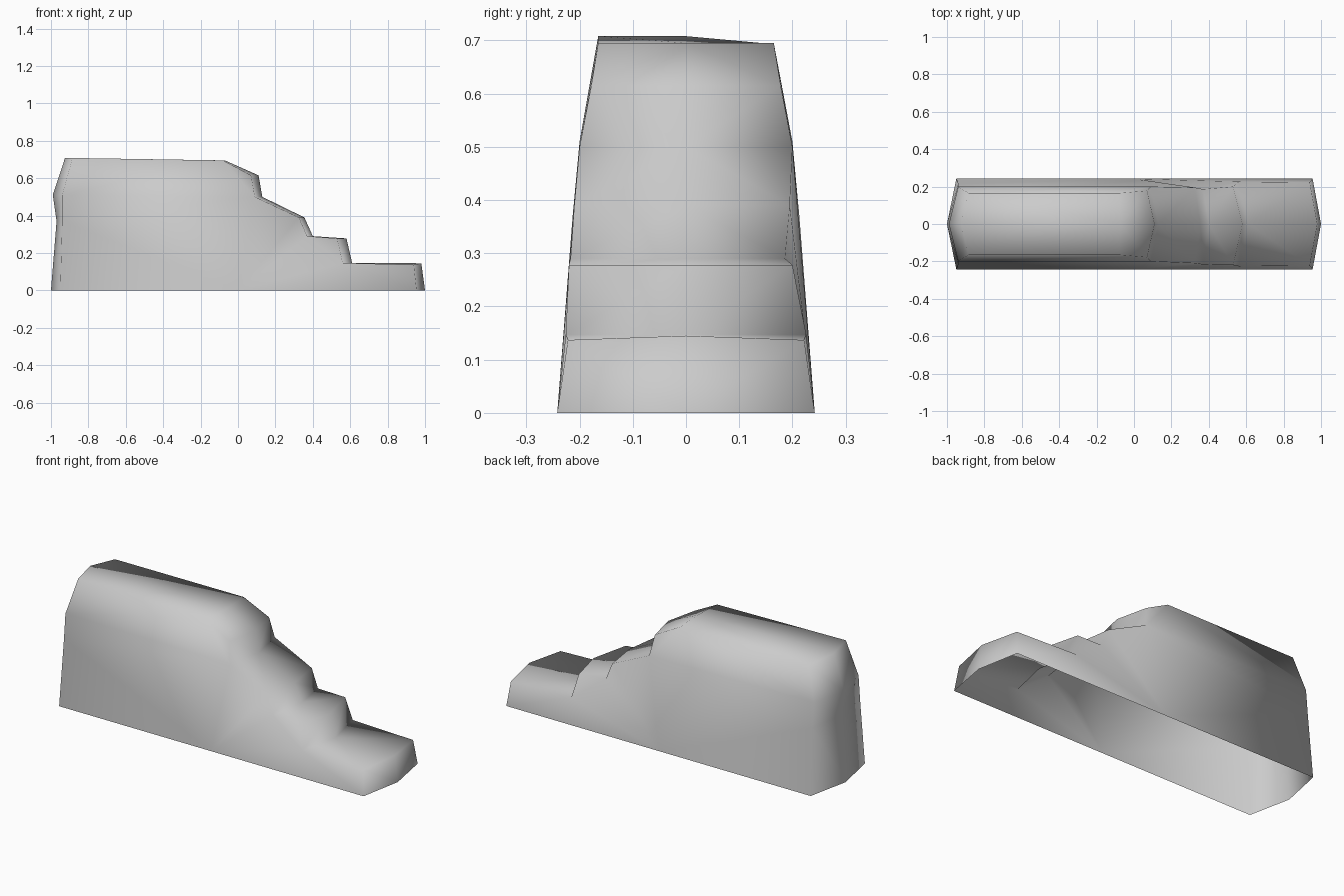
import bpy, bmesh

cube = bpy.data.objects.get("Cube")
if cube:
    bpy.data.objects.remove(cube, do_unlink=True)

# Single stone colour
stone = bpy.data.materials.new("stone_grey")
stone.use_nodes = True
COLOUR = (0.6, 0.6, 0.6, 1)
stone.diffuse_color = COLOUR
stone.node_tree.nodes["Principled BSDF"].inputs["Base Color"].default_value = COLOUR

# Stepped ridge profile: centre x, centre z, shift of the rims in x, half width
profile = [
    (-1.0, 0, .05, .242), (-.97, .37, .03, .213), (-.99, .51, .05, .20),
    (-.925, .708, .04, .165), (-.07, .695, -.01, .165), (.11, .615, -.04, .178),
    (.13, .50, -.04, .20), (.355, .39, -.03, .21), (.40, .29, -.03, .217),
    (.58, .278, -.05, .22), (.61, .147, -.05, .226), (.98, .145, -.04, .222),
    (1.0, 0, -.045, .242)]
BACK_WIDTH = {7: .195, 8: .186, 9: .2}   # hollow in the back of the steps
BACK_DROP = {3: .015}                    # lower back corner of the top

bm = bmesh.new()
rows = []
for i, (x, z, shift, w) in enumerate(profile):
    rim_z = z - (.008 if i == 11 else 0)
    rows.append([
        bm.verts.new((x + shift, -w, rim_z)),
        bm.verts.new((x, 0, z)),
        bm.verts.new((x + shift, BACK_WIDTH.get(i, w), rim_z - BACK_DROP.get(i, 0)))])

# Ends, treads and risers
for a, b in zip(rows, rows[1:]):
    for c in (0, 1):
        bm.faces.new((a[c], b[c], b[c + 1], a[c + 1]))

# Long side walls, fanned around a point at the foot; the underside is open
foot = len(rows)
rows.append([bm.verts.new((0, -.242, 0)), None, bm.verts.new((0, .242, 0))])
panels = [(2, 3, 4, 5, 6), (1, 2, 6), (0, 1, 6, foot), (foot, 6, 7, 8),
          (foot, 8, 9, 10), (foot, 10, 11, 12)]
for c in (0, 2):
    for panel in panels:
        bm.faces.new([rows[i][c] for i in panel])

bmesh.ops.recalc_face_normals(bm, faces=bm.faces)
bmesh.ops.triangulate(bm, faces=bm.faces)
for face in bm.faces:
    face.smooth = True

mesh = bpy.data.meshes.new("stepped_rock")
bm.to_mesh(mesh)
bm.free()
mesh.materials.append(stone)
rock = bpy.data.objects.new("stepped_rock", mesh)
bpy.context.collection.objects.link(rock)
